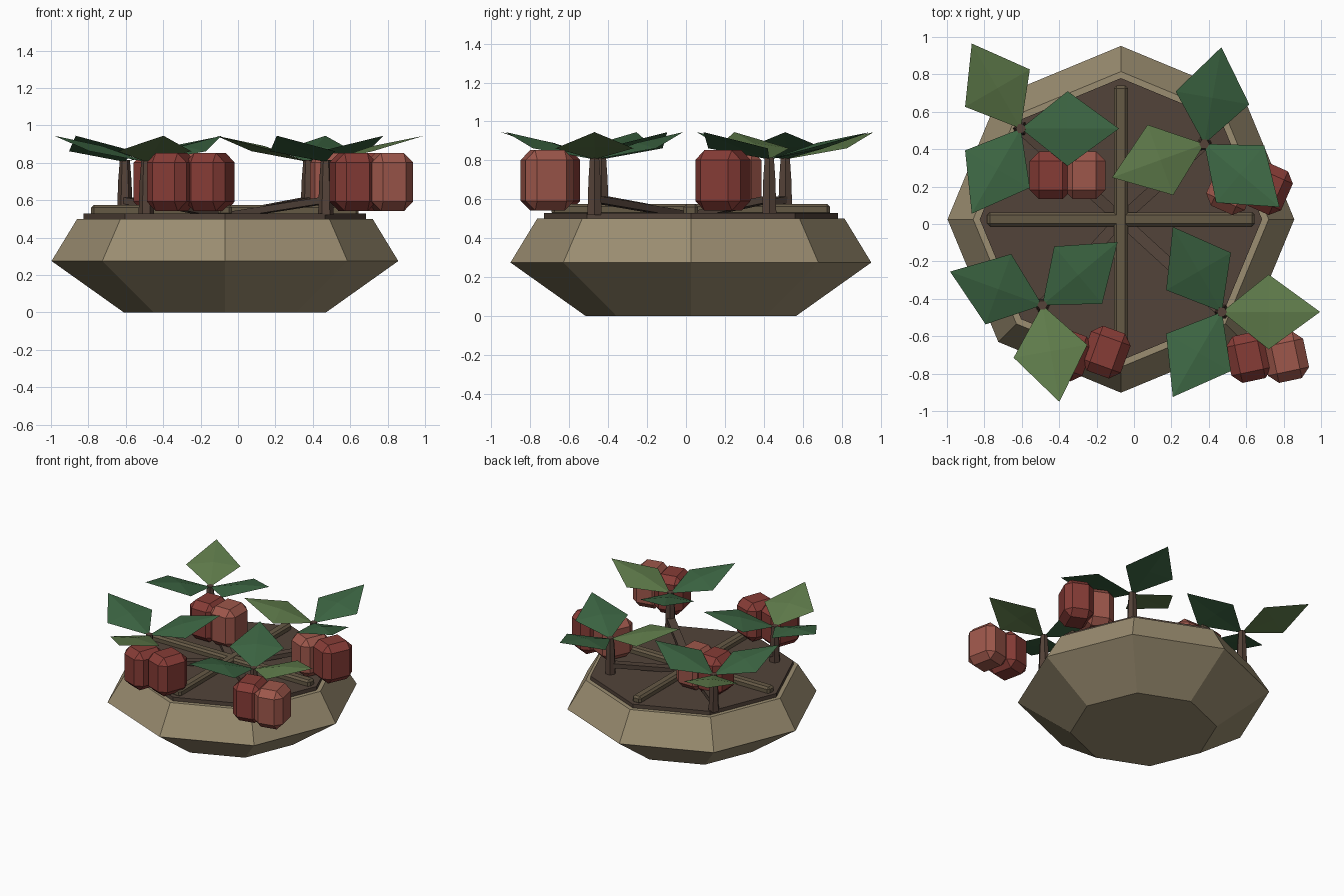
import bpy, bmesh
from math import cos, sin, pi, radians
from mathutils import Vector, Matrix

if "Cube" in bpy.data.objects:
    bpy.data.objects.remove(bpy.data.objects["Cube"])


def mat(name, r, g, b):
    m = bpy.data.materials.new(name)
    m.diffuse_color = (r, g, b, 1)
    m.use_nodes = True
    m.node_tree.nodes["Principled BSDF"].inputs["Base Color"].default_value = m.diffuse_color
    return m


STONE = mat("stone", .33, .27, .165)
SOIL = mat("soil", .085, .057, .042)
WOOD = mat("wood", .13, .10, .06)
BARK = mat("bark", .09, .055, .04)
LEAF = mat("leaf_dark", .045, .13, .055)
LEAF_LIGHT = mat("leaf_light", .115, .20, .07)
RED = mat("fruit_red", .24, .045, .037)
RED_LIGHT = mat("fruit_light", .34, .095, .07)
CX, CY = -.07, .025


def finish(bm, name, material):
    bmesh.ops.recalc_face_normals(bm, faces=bm.faces)
    me = bpy.data.meshes.new(name)
    bm.to_mesh(me)
    bm.free()
    me.materials.append(material)
    ob = bpy.data.objects.new(name, me)
    bpy.context.collection.objects.link(ob)
    return ob


def lathe(name, profile, sides, x, y, material):
    """Closed stack of regular polygons from (radius, z) pairs."""
    bm = bmesh.new()
    rings = [[bm.verts.new((x + r * cos(2 * pi * i / sides), y + r * sin(2 * pi * i / sides), z))
              for i in range(sides)] for r, z in profile]
    for a, b in zip(rings, rings[1:]):
        for i in range(sides):
            j = (i + 1) % sides
            bm.faces.new((a[i], a[j], b[j], b[i]))
    bm.faces.new(rings[0][::-1])
    bm.faces.new(rings[-1])
    return finish(bm, name, material)


def box(name, size, matrix, bevel, material):
    """Chamfered box."""
    bm = bmesh.new()
    bmesh.ops.create_cube(bm, size=1)
    bmesh.ops.scale(bm, vec=size, verts=bm.verts)
    if bevel:
        bmesh.ops.bevel(bm, geom=bm.edges[:], offset=bevel, segments=1,
                        profile=.5, affect='EDGES')
    bmesh.ops.transform(bm, matrix=matrix, verts=bm.verts)
    return finish(bm, name, material)


def bar(name, p, q, w, h, bevel, material):
    """Box running from p to q."""
    p, q = Vector(p), Vector(q)
    d = q - p
    rot = d.to_track_quat('X', 'Z').to_matrix().to_4x4()
    return box(name, (d.length, w, h), Matrix.Translation((p + q) / 2) @ rot, bevel, material)


def leaf(name, x, y, angle, material):
    """Folded diamond rising outward from the stem top."""
    bm = bmesh.new()
    pts = [(0, 0, .805), (.25, -.2, .862), (.525, 0, .945), (.25, .2, .862), (.25, 0, .89)]
    rot = Matrix.Translation((x, y, 0)) @ Matrix.Rotation(radians(angle), 4, 'Z')
    v = [bm.verts.new(rot @ Vector(p)) for p in pts]
    for i in range(4):
        bm.faces.new((v[i], v[(i + 1) % 4], v[4]))
    # thin underside
    u = bm.verts.new(rot @ Vector((.25, 0, .868)))
    for i in range(4):
        bm.faces.new((v[(i + 1) % 4], v[i], u))
    return finish(bm, name, material)


# bowl and soil
lathe("bowl", [(.54, 0), (.927, .275), (.79, .5)], 8, CX, CY, STONE)
lathe("soil", [(.755, .495), (.755, .53)], 8, CX, CY, SOIL)

# crossed divider rails
bar("divider_x", (CX - .715, CY, .545), (CX + .715, CY, .545), .075, .06, .015, WOOD)
bar("divider_y", (CX, CY - .715, .547), (CX, CY + .715, .547), .075, .06, .015, WOOD)

# plants: stem position, leaf angle, light leaf index, fruit angle, fruits (x, y, colour)
plants = [
    (-.605, .51, 0, 1, 0, [(-.445, .26, RED), (-.265, .26, RED_LIGHT)]),
    (.376, .428, 80, 1, -24, [(.52, .19, RED_LIGHT), (.715, .19, RED)]),
    (-.49, -.434, 40, 2, -20, [(-.355, -.70, RED), (-.15, -.685, RED)]),
    (.47, -.47, 0, 0, 12, [(.615, -.712, RED), (.81, -.712, RED_LIGHT)]),
]
for n, (x, y, a, light, fa, fruits) in enumerate(plants, 1):
    lathe(f"stem_{n}", [(.042, .52), (.036, .70), (.027, .815)], 6, x, y, BARK)
    bar(f"root_{n}", (CX, CY, .515), (x, y, .60), .06, .035, 0, SOIL)
    for k in range(3):
        leaf(f"leaf_{n}_{k + 1}", x, y, a + 120 * k, LEAF_LIGHT if k == light else LEAF)
    for k, (fx, fy, m) in enumerate(fruits):
        place = Matrix.Translation((fx, fy, .697)) @ Matrix.Rotation(radians(fa), 4, 'Z')
        box(f"fruit_{n}_{k + 1}", (.225, .255, .31), place, .05, m)
